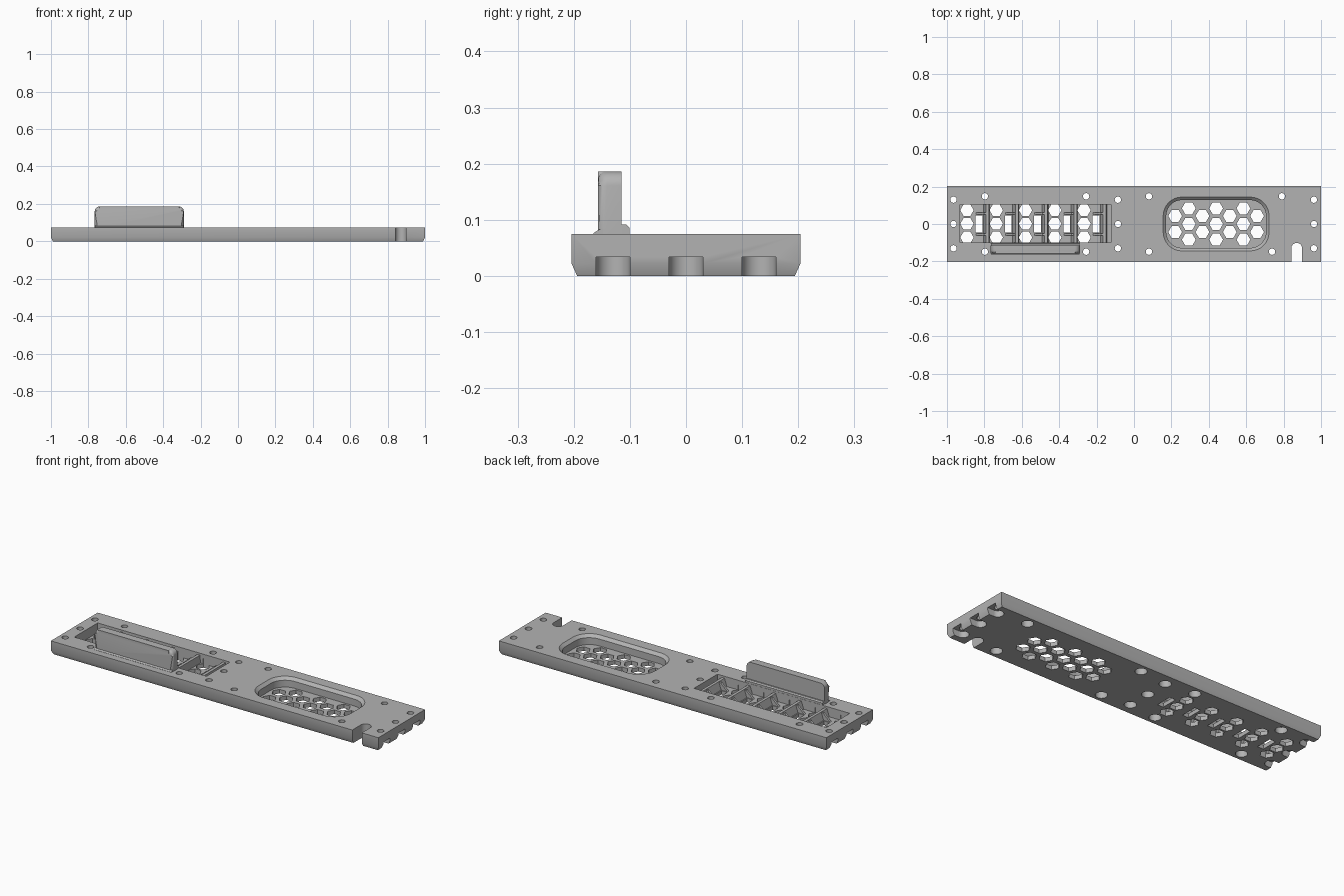
import bpy, bmesh, math

cube = bpy.data.objects.get("Cube")
if cube:
    bpy.data.objects.remove(cube)

grey = bpy.data.materials.new("plain grey")
grey.use_nodes = True
GREY = (0.45, 0.45, 0.45, 1)
grey.diffuse_color = GREY
grey.node_tree.nodes["Principled BSDF"].inputs["Base Color"].default_value = GREY

TOP = 0.075
FLOOR = 0.022


# Outline helpers
def ngon(x, y, r, n):
    return [(x + r * math.cos(2 * math.pi * i / n), y + r * math.sin(2 * math.pi * i / n)) for i in range(n)]


def rect(x0, x1, y0, y1):
    return [(x0, y0), (x1, y0), (x1, y1), (x0, y1)]


def rounded(x0, x1, y0, y1, r, steps=8):
    pts = []
    corners = [(x1 - r, y1 - r), (x0 + r, y1 - r), (x0 + r, y0 + r), (x1 - r, y0 + r)]
    for k, (cx, cy) in enumerate(corners):
        for i in range(steps + 1):
            a = math.pi / 2 * (k + i / steps)
            pts.append((cx + r * math.cos(a), cy + r * math.sin(a)))
    return pts


def slot(x, y, r, dx, dy, length):
    # Round end at x, y, running straight along the direction dx, dy
    base = math.atan2(dy, dx)
    pts = [(x + r * math.cos(base + math.pi / 2 + math.pi * i / 16),
            y + r * math.sin(base + math.pi / 2 + math.pi * i / 16)) for i in range(17)]
    ends = [(px + dx * length, py + dy * length) for px, py in (pts[-1], pts[0])]
    return pts + ends


# Solid helpers
def loft(bm, layers, place=lambda a, b, t: (a, b, t)):
    rings = [[bm.verts.new(place(a, b, t)) for a, b in pts] for pts, t in layers]
    n = len(rings[0])
    for low, high in zip(rings, rings[1:]):
        for i in range(n):
            bm.faces.new((low[i], low[(i + 1) % n], high[(i + 1) % n], high[i]))
    bm.faces.new(rings[0][::-1])
    bm.faces.new(rings[-1])


def finish(name, bm):
    bmesh.ops.recalc_face_normals(bm, faces=bm.faces)
    mesh = bpy.data.meshes.new(name)
    bm.to_mesh(mesh)
    bm.free()
    mesh.materials.append(grey)
    ob = bpy.data.objects.new(name, mesh)
    bpy.context.collection.objects.link(ob)
    return ob


def solid(name, shapes, lo, hi, place=lambda a, b, t: (a, b, t)):
    bm = bmesh.new()
    for pts in shapes:
        loft(bm, [(pts, lo), (pts, hi)], place)
    return finish(name, bm)


def cut(target, cutter):
    cutter.hide_render = True
    mod = target.modifiers.new("cut", "BOOLEAN")
    mod.operation = "DIFFERENCE"
    mod.solver = "EXACT"
    mod.object = cutter
    graph = bpy.context.evaluated_depsgraph_get()
    mesh = bpy.data.meshes.new_from_object(target.evaluated_get(graph))
    target.modifiers.clear()
    target.data = mesh
    bpy.data.objects.remove(cutter)


def smooth(ob):
    bpy.ops.object.select_all(action="DESELECT")
    ob.select_set(True)
    bpy.context.view_layer.objects.active = ob
    bpy.ops.object.shade_smooth_by_angle(angle=math.radians(30))


# Panel with a chamfered underside
bm = bmesh.new()
full = rect(-1, 1, -0.204, 0.204)
loft(bm, [(rect(-0.99, 0.99, -0.194, 0.194), 0), (full, 0.022), (full, TOP)])
panel = finish("panel", bm)

# Rounded pocket with a chamfered rim
bm = bmesh.new()
inner = rounded(0.172, 0.706, -0.128, 0.128, 0.085)
outer = rounded(0.156, 0.722, -0.144, 0.144, 0.1)
loft(bm, [(inner, FLOOR), (inner, 0.06), (outer, TOP), (outer, 0.1)])
cut(panel, finish("rounded_pocket", bm))

# Long rectangular pocket
cut(panel, solid("long_pocket", [rect(-0.93, -0.122, -0.1, 0.104)], FLOOR, 0.1))

# Screw holes; the end rows open through the short edges underneath
ends = [(x, y) for x in (-0.965, 0.962) for y in (-0.13, 0, 0.13)]
middle = [(-0.086, y) for y in (-0.13, 0, 0.13)]
middle += [(x, y) for x in (-0.797, -0.256, 0.08) for y in (-0.148, 0.148)]
middle += [(0.791, 0.148), (0.738, -0.148)]
bores = [ngon(x, y, 0.03, 24) for x, y in middle]
bores += [slot(x, y, 0.03, math.copysign(1, x), 0, 0.1) for x, y in ends]
cut(panel, solid("counterbores", bores, -0.05, 0.034))
cut(panel, solid("screw_holes", [ngon(x, y, 0.017, 20) for x, y in ends + middle], -0.06, 0.12))

# Open notch in the front edge
cut(panel, solid("edge_notch", [slot(0.87, -0.13, 0.029, 0, -1, 0.15)], -0.05, 0.12))

# Hexagonal vents and narrow slots
vents = []
for col in range(7):
    rows = (-0.043, 0.043) if col % 2 == 0 else (-0.084, 0, 0.084)
    vents += [ngon(0.22 + 0.073 * col, y, 0.037, 6) for y in rows]
PITCH = 0.1565
for cell in range(5):
    x = -0.893 + PITCH * cell
    vents += [ngon(x, y, 0.036, 6) for y in (-0.072, 0.001, 0.074)]
    vents.append(rect(x + 0.046, x + 0.082, -0.045, 0.046))
cut(panel, solid("vents", vents, -0.05, 0.05))
smooth(panel)

# Sloped ribs between the cells, each with two side gussets
ribs = bmesh.new()
side = lambda a, b, t: (a, t, b)
for cell in range(5):
    x = -0.893 + PITCH * cell
    base = FLOOR - 0.004
    rib = [(x + 0.086, base), (x + 0.122, base), (x + 0.118, 0.064), (x + 0.102, 0.064)]
    loft(ribs, [(rib, -0.102), (rib, 0.106)], side)
    gusset = [(x + 0.044, base), (x + 0.11, base), (x + 0.11, 0.06), (x + 0.09, 0.06)]
    for y in (-0.062, 0.05):
        loft(ribs, [(gusset, y), (gusset, y + 0.012)], side)
finish("pocket_ribs", ribs)

# Upright grip with rounded top and rounded front edges
low = 0.07
arch = [p for p in rounded(-0.766, -0.29, -0.1, 0.186, 0.025) if p[1] > 0]
arch += [(-0.766, low), (-0.29, low)]
bm = bmesh.new()
loft(bm, [(arch, -0.157), (arch, -0.115)], side)
front = [e for e in bm.edges if all(v.co.y < -0.15 for v in e.verts)
         and max(v.co.z for v in e.verts) > low + 0.001]
bmesh.ops.bevel(bm, geom=front, offset=0.016, segments=4, profile=0.5, affect="EDGES")
smooth(finish("grip", bm))

# Stepped foot of the grip
foot = [(-0.165, 0.07), (-0.165, 0.076), (-0.156, 0.082), (-0.12, 0.092),
        (-0.107, 0.092), (-0.101, 0.086), (-0.101, 0.07)]
solid("grip_foot", [foot], -0.764, -0.292, lambda a, b, t: (t, a, b))
